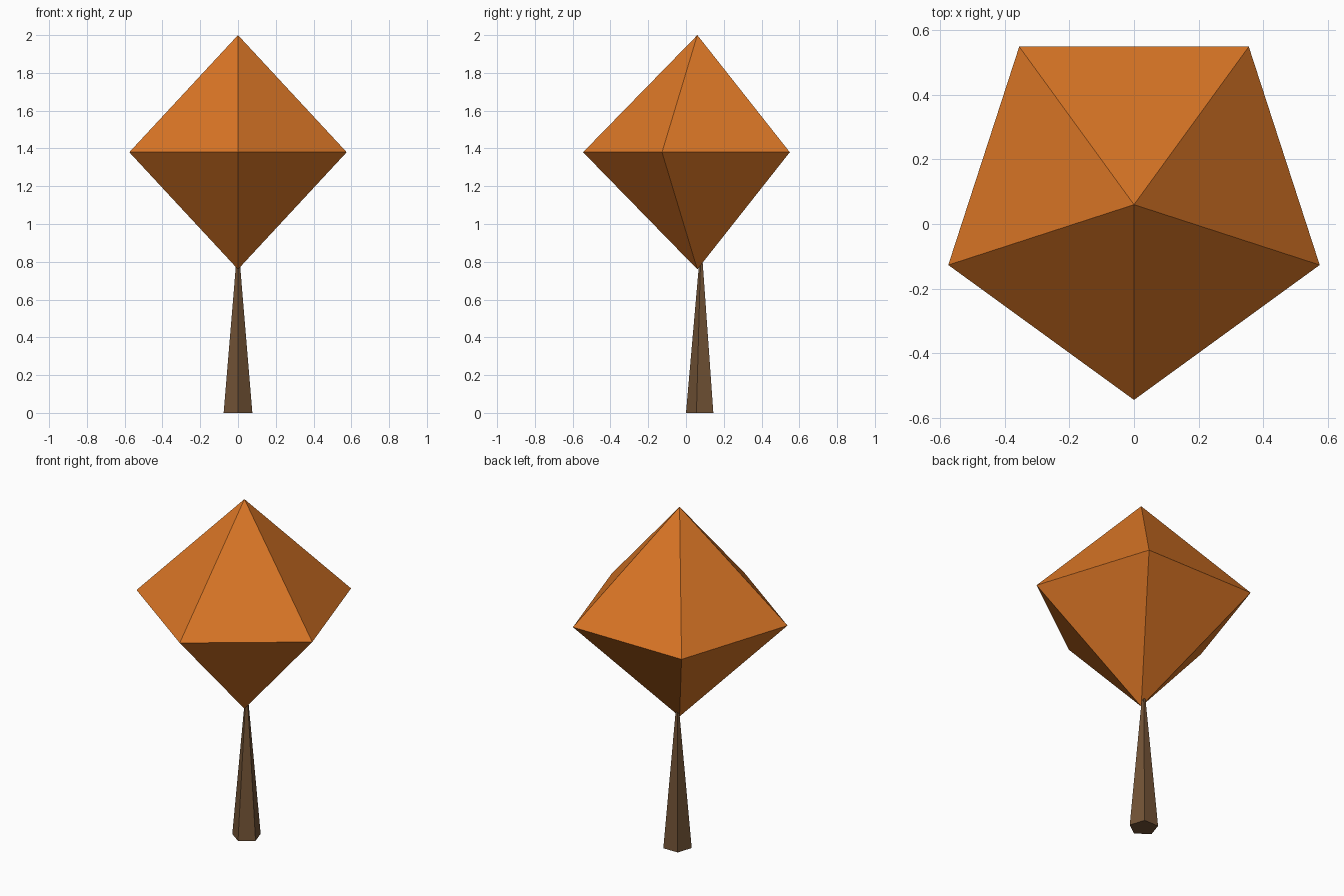
import bpy
import bmesh
from math import sin, cos, tau

if "Cube" in bpy.data.objects:
    bpy.data.objects.remove(bpy.data.objects["Cube"])

SIDES = 5


def make_material(name, color):
    mat = bpy.data.materials.new(name)
    mat.use_nodes = True
    mat.diffuse_color = (*color, 1)
    mat.node_tree.nodes["Principled BSDF"].inputs["Base Color"].default_value = (*color, 1)
    return mat


def lathe(name, center_y, profile, mat):
    """Flat-faced pentagonal solid from (radius, z) pairs, one corner facing front."""
    bm = bmesh.new()
    rings = []
    for radius, z in profile:
        count = SIDES if radius else 1
        rings.append([bm.verts.new((radius * sin(tau * i / SIDES),
                                    center_y - radius * cos(tau * i / SIDES), z))
                      for i in range(count)])
    for low, high in zip(rings, rings[1:]):
        for i in range(SIDES):
            j = (i + 1) % SIDES
            corners = [low[i % len(low)], low[j % len(low)],
                       high[j % len(high)], high[i % len(high)]]
            bm.faces.new(list(dict.fromkeys(corners)))
    # Cap open ends
    for ring in (rings[0], rings[-1]):
        if len(ring) > 1:
            bm.faces.new(ring)
    bmesh.ops.recalc_face_normals(bm, faces=bm.faces)
    mesh = bpy.data.meshes.new(name)
    bm.to_mesh(mesh)
    bm.free()
    mesh.materials.append(mat)
    obj = bpy.data.objects.new(name, mesh)
    bpy.context.collection.objects.link(obj)
    return obj


orange = make_material("autumn orange", (0.70, 0.18, 0.019))
brown = make_material("bark brown", (0.17, 0.087, 0.037))

# Double-pyramid foliage
lathe("crown", 0.06, [(0, 0.76), (0.605, 1.38), (0, 2.0)], orange)

# Tapered trunk, slightly behind the crown's axis
lathe("trunk", 0.08, [(0.08, 0), (0.01, 0.8)], brown)
